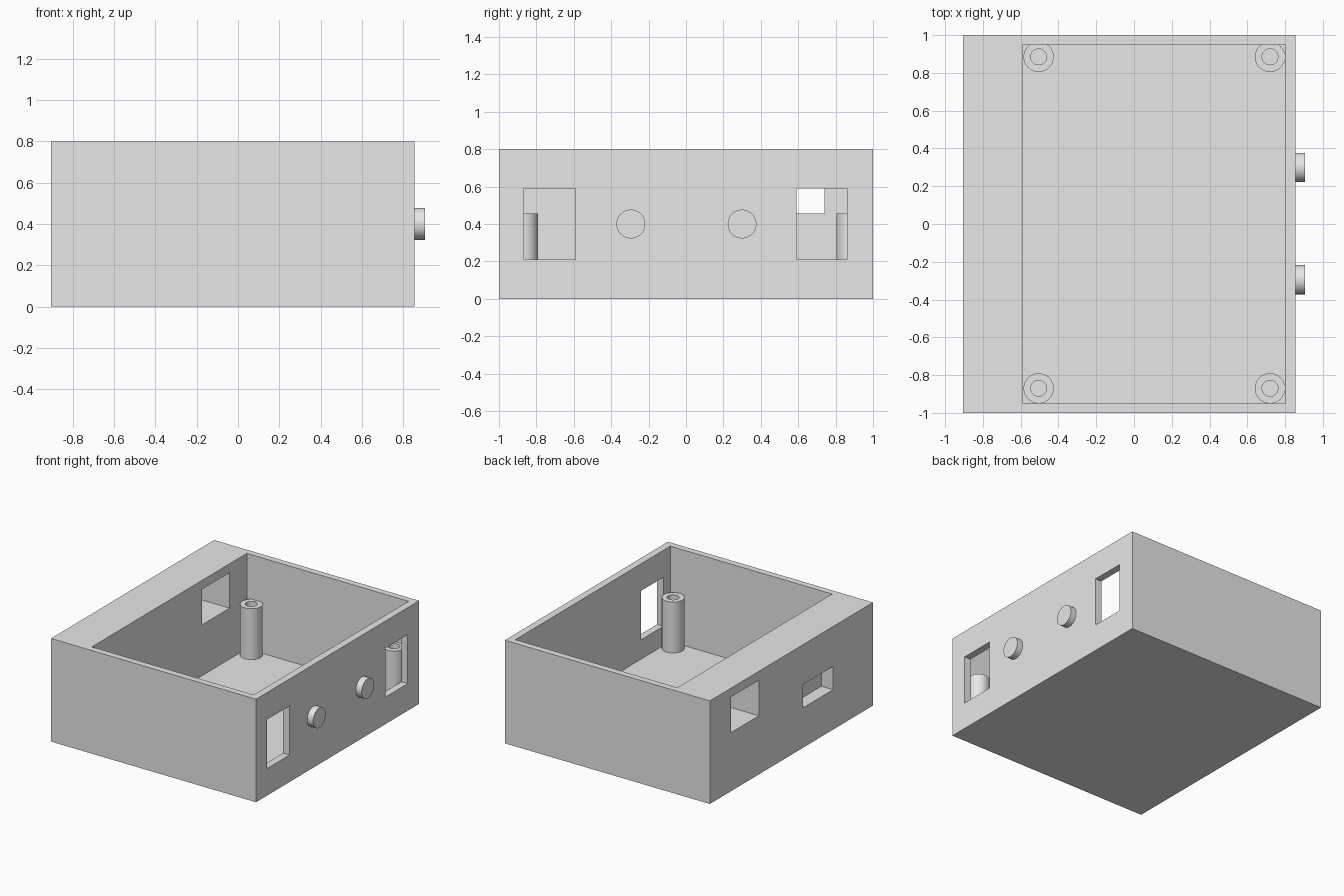
import bpy
import math

cube = bpy.data.objects.get("Cube")
if cube:
    bpy.data.objects.remove(cube, do_unlink=True)

grey = bpy.data.materials.new("plain grey")
grey.use_nodes = True
GREY = (0.8, 0.8, 0.8, 1)
grey.diffuse_color = GREY
grey.node_tree.nodes["Principled BSDF"].inputs["Base Color"].default_value = GREY


def finish(name):
    obj = bpy.context.object
    obj.name = name
    obj.data.materials.append(grey)
    return obj


def box(name, x, y, z):
    """Box spanning the given (low, high) ranges."""
    spans = (x, y, z)
    bpy.ops.mesh.primitive_cube_add(size=1, location=[(a + b) / 2 for a, b in spans])
    obj = finish(name)
    obj.scale = [b - a for a, b in spans]
    bpy.ops.object.transform_apply(location=True, rotation=True, scale=True)
    return obj


def cylinder(name, centre, radius, depth, turn=0):
    bpy.ops.mesh.primitive_cylinder_add(vertices=48, radius=radius, depth=depth,
                                        location=centre, rotation=(0, turn, 0))
    return finish(name)


def cut(target, cutter):
    """Subtract the cutter from the target, then discard it."""
    cutter.hide_render = True
    mod = target.modifiers.new("cut", "BOOLEAN")
    mod.operation = "DIFFERENCE"
    mod.solver = "EXACT"
    mod.object = cutter
    bpy.context.view_layer.objects.active = target
    bpy.ops.object.modifier_apply(modifier=mod.name)
    bpy.data.objects.remove(cutter, do_unlink=True)


def smooth(obj):
    bpy.ops.object.select_all(action="DESELECT")
    obj.select_set(True)
    bpy.context.view_layer.objects.active = obj
    bpy.ops.object.shade_smooth_by_angle(angle=math.radians(30))


LEFT, RIGHT, TOP, FLOOR = -0.905, 0.855, 0.8, 0.06
INNER_LEFT, INNER_RIGHT = -0.59, 0.8

# Open case with one thick side wall
case = box("case", (LEFT, RIGHT), (-1, 1), (0, TOP))
cut(case, box("cavity", (INNER_LEFT, INNER_RIGHT), (-0.95, 0.95), (FLOOR, TOP + 0.1)))

# Two windows through the thin wall
for low, high in ((-0.865, -0.59), (0.59, 0.86)):
    cut(case, box("window", (INNER_RIGHT - 0.05, RIGHT + 0.05), (low, high), (0.21, 0.59)))

# Opening through the thick wall, and a shallow pocket beside it
cut(case, box("opening", (LEFT - 0.05, INNER_LEFT + 0.05), (0.4, 0.74), (0.455, 0.73)))
cut(case, box("pocket", (LEFT - 0.05, LEFT + 0.1), (-0.51, -0.14), (0.31, 0.49)))

# Hollow screw posts in the corners
POST_TOP = 0.455
for side, x in (("right", -0.505), ("left", 0.72)):
    for end, y in (("front", -0.87), ("back", 0.885)):
        base = FLOOR - 0.02
        post = cylinder(f"screw_post_{end}_{side}", (x, y, (base + POST_TOP) / 2),
                        0.08, POST_TOP - base)
        cut(post, cylinder("bore", (x, y, FLOOR + 0.25), 0.042, 0.5))
        smooth(post)

# Round buttons on the thin wall
for end, y in (("front", -0.295), ("back", 0.3)):
    button = cylinder(f"button_{end}", (RIGHT + 0.015, y, 0.4), 0.077, 0.07, math.pi / 2)
    smooth(button)
